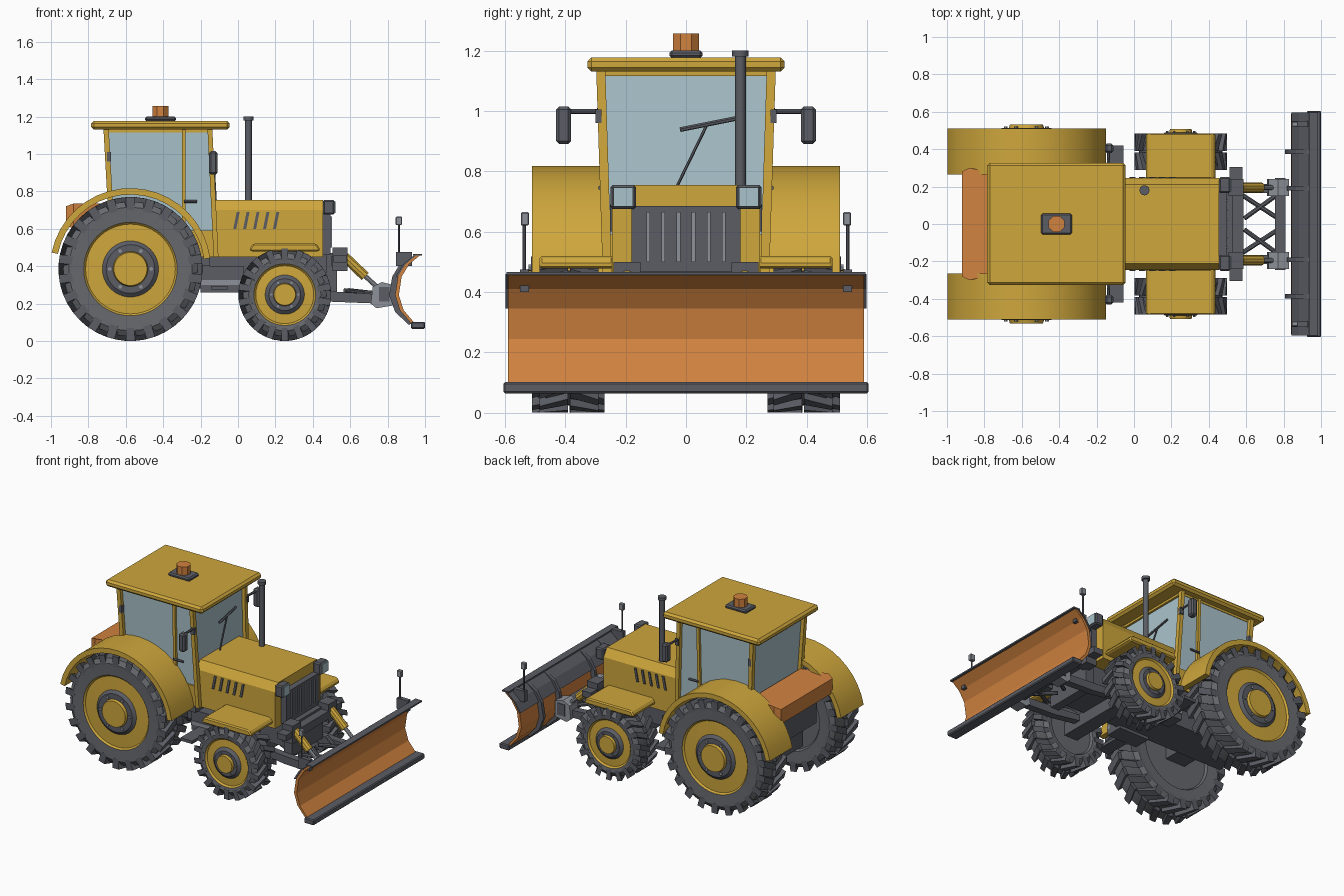
import bpy, bmesh, math
from mathutils import Vector

if "Cube" in bpy.data.objects:
    bpy.data.objects.remove(bpy.data.objects["Cube"])

COLORS = {
    "yellow": (0.62, 0.385, 0.045), "orange": (0.64, 0.225, 0.05),
    "dark_grey": (0.105, 0.11, 0.13), "tire_grey": (0.135, 0.14, 0.155),
    "light_grey": (0.27, 0.29, 0.32), "glass_blue": (0.40, 0.55, 0.60),
}
M = {}
for n, c in COLORS.items():
    M[n] = bpy.data.materials.new(n)
    M[n].diffuse_color = (*c, 1)
Y, O, D, T, L, G = COLORS


def finish(name, bm, mats, mirror=False, bevel=0, smooth=False):
    bmesh.ops.recalc_face_normals(bm, faces=bm.faces[:])
    me = bpy.data.meshes.new(name)
    bm.to_mesh(me)
    bm.free()
    ob = bpy.data.objects.new(name, me)
    bpy.context.collection.objects.link(ob)
    for m in ([mats] if isinstance(mats, str) else mats):
        me.materials.append(M[m])
    if bevel:
        b = ob.modifiers.new("bevel", "BEVEL")
        b.width, b.segments = bevel, 1
    if mirror:
        ob.modifiers.new("mirror", "MIRROR").use_axis = (False, True, False)
    if smooth:
        bpy.ops.object.select_all(action="DESELECT")
        ob.select_set(True)
        bpy.context.view_layer.objects.active = ob
        bpy.ops.object.shade_smooth_by_angle(angle=math.radians(35))
    return ob


def loft(bm, a, b):
    """Closed solid between two matching loops."""
    va, vb = [bm.verts.new(p) for p in a], [bm.verts.new(p) for p in b]
    n = len(a)
    bm.faces.new(va)
    bm.faces.new(vb[::-1])
    for i in range(n):
        j = (i + 1) % n
        bm.faces.new((va[i], vb[i], vb[j], va[j]))


def solid(name, a, b, mat, **k):
    bm = bmesh.new()
    loft(bm, a, b)
    return finish(name, bm, mat, **k)


def box(name, x0, x1, y0, y1, z0, z1, mat, **k):
    q = [(x0, y0), (x1, y0), (x1, y1), (x0, y1)]
    return solid(name, [(*p, z0) for p in q], [(*p, z1) for p in q], mat, **k)


def prism(name, xz, y0, y1, mat, **k):
    return solid(name, [(x, y0, z) for x, z in xz], [(x, y1, z) for x, z in xz], mat, **k)


def rod(name, p, q, r, mat, n=10, **k):
    p, q = Vector(p), Vector(q)
    d = (q - p).normalized()
    u = d.orthogonal().normalized()
    v = d.cross(u)
    ring = [(u * math.cos(t) + v * math.sin(t)) * r
            for t in ((i + .5) * math.tau / n for i in range(n))]
    return solid(name, [p + o for o in ring], [q + o for o in ring], mat, smooth=n > 6, **k)


def band(name, a, b, y0, y1, mat, **k):
    """Curved sheet between two xz polylines."""
    bm = bmesh.new()
    rows = [[bm.verts.new(p) for p in ((s[0], y0, s[1]), (s[0], y1, s[1]), (e[0], y1, e[1]), (e[0], y0, e[1]))]
            for s, e in zip(a, b)]
    for r, s in zip(rows, rows[1:]):
        for i in range(4):
            bm.faces.new((r[i], r[i - 1], s[i - 1], s[i]))
    bm.faces.new(rows[0])
    bm.faces.new(rows[-1])
    return finish(name, bm, mat, **k)


def wheel(name, cx, R, y0, y1, rim, hub, lugs):
    """Lathed tire, rim and hub with chevron lugs."""
    cz, rt, n = R, R - .025, 40
    prof = [(0, y0 + .02), (rim, y0 + .02), (rim + .01, y0 + .004), (rt - .03, y0), (rt, y0 + .02),
            (rt, y1 - .02), (rt - .03, y1), (rim + .01, y1 - .004), (rim, y1 - .015), (hub + .02, y1 - .012),
            (hub, y1 + .004), (hub * .72, y1 + .004), (hub * .68, y1 + .022), (0, y1 + .022)]
    seg = [1, 1, 1, 1, 1, 1, 1, 0, 0, 2, 2, 0, 0]
    bm = bmesh.new()

    def ring(r, y):
        if r == 0:
            return [bm.verts.new((cx, y, cz))] * n
        return [bm.verts.new((cx + r * math.cos(i * math.tau / n), y, cz + r * math.sin(i * math.tau / n)))
                for i in range(n)]
    rings = [ring(*p) for p in prof]
    for m, a, b in zip(seg, rings, rings[1:]):
        for i in range(n):
            j = (i + 1) % n
            bm.faces.new(list(dict.fromkeys((a[i], a[j], b[j], b[i])))).material_index = m
    finish(name, bm, [Y, T, D], mirror=True, smooth=True)
    bm = bmesh.new()
    ym, st = (y0 + y1) / 2, math.tau / lugs
    for i in range(lugs):
        for side, yo in ((0, y0), (.5, y1)):
            a0 = (i + side) * st

            def pt(a, r, y):
                return (cx + r * math.cos(a), y, cz + r * math.sin(a))
            sgn = .004 if side else -.004
            ends = []
            for a, y, low in ((a0 + .55 * st, ym + sgn, rt - .01), (a0, yo, rt - .045)):
                w = st * .24
                ends.append([pt(a - w, low, y), pt(a + w, low, y), pt(a + w * .9, R, y), pt(a - w * .9, R, y)])
            loft(bm, *ends)
    finish(name + "_lugs", bm, D, mirror=True)
    for i in range(6):
        t = i * math.tau / 6
        x, z, r = cx + math.cos(t) * hub * .85, cz + math.sin(t) * hub * .85, hub * .08
        rod(name + "_bolt", (x, y1, z), (x, y1 + .012, z), r, L, 6, mirror=True)


# Wheels
wheel("rear_wheel", -.575, .385, .27, .51, .24, .13, 22)
wheel("front_wheel", .25, .248, .29, .485, .155, .085, 18)

# Fenders
arc = [math.radians(168.5 - 161 * i / 18) for i in range(19)]
band("rear_fender", *[[(-.575 + r * math.cos(t), .387 + r * math.sin(t)) for t in arc] for r in (.43, .396)],
     .265, .51, Y, mirror=True, smooth=True)
prism("front_fender", [(.06, .49), (.08, .52), (.42, .52), (.44, .49), (.43, .478), (.07, .478)],
      .24, .485, Y, mirror=True, bevel=.012)

# Chassis
box("underbody", -.82, -.15, -.25, .25, .40, .60, D)
box("frame_rail", -.8, .5, -.13, .13, .28, .46, D)
box("side_tank", -.2, .03, .1, .22, .26, .40, D, mirror=True)
box("tank_strap", -.2, .03, .2, .226, .30, .325, L, mirror=True)
box("step", -.145, -.055, .2, .42, .275, .295, D, mirror=True)
box("rear_axle", -.65, -.5, -.29, .29, .32, .45, D)
box("front_axle", .2, .3, -.31, .31, .2, .29, D)

# Cab
def cab_loop(z, g=0):
    f = (z - .5) / .63
    xr, xf, y = -.67 - .035 * f + g, -.12 - .03 * f - g, .262 + .02 * f - g
    return [(xr, -y, z), (xf, -y, z), (xf, y, z), (xr, y, z)]

solid("cab_glass", cab_loop(.5, .01), cab_loop(1.14, .01), G)
solid("cab_base", cab_loop(.45), cab_loop(.59), Y)
lo, hi = cab_loop(.45), cab_loop(1.14)


def pillar(name, a, b, w):
    offs = [(-w, -.015), (w, -.015), (w, .015), (-w, .015)]
    solid(name, [(a[0] + x, a[1] + y, a[2]) for x, y in offs],
          [(b[0] + x, b[1] + y, b[2]) for x, y in offs], Y, mirror=True)

pillar("front_pillar", lo[2], hi[2], .013)
pillar("rear_pillar", lo[3], hi[3], .014)
pillar("door_pillar", (-.29, .255, .5), (-.29, .273, 1.14), .01)
box("roof_header", -.7, -.145, -.275, .275, 1.115, 1.14, Y)
box("roof", -.785, -.045, -.327, .327, 1.13, 1.177, Y, bevel=.014)
rod("door_handle", (-.29, .283, .745), (-.22, .283, .745), .008, D, 6, mirror=True)
box("door_hinge", -.70, -.68, .27, .295, .96, 1.01, D, mirror=True)
rod("wiper_arm", (-.118, -.03, .75), (-.13, .07, .955), .005, D, 6)
rod("wiper_blade", (-.128, -.02, .938), (-.13, .165, .975), .008, D, 6)

# Rear orange tool box
q = lambda x, y: [(x, -y), (x, y)]
solid("rear_box", [(-.92, -.28, .62), (-.92, .28, .62), (-.88, .30, .60), (-.69, .26, .60), (-.69, -.26, .60), (-.88, -.30, .60)],
      [(-.92, -.28, .72), (-.92, .28, .72), (-.88, .30, .735), (-.69, .26, .735), (-.69, -.26, .735), (-.88, -.30, .735)], O)

# Beacon
box("beacon_base", -.497, -.332, -.055, .055, 1.175, 1.2, D, bevel=.008)
rod("beacon", (-.415, 0, 1.2), (-.415, 0, 1.257), .046, O, 8)

# Mirrors
box("mirror", -.155, -.11, .38, .43, .89, 1.015, D, mirror=True, bevel=.01)
rod("mirror_arm", (-.14, .28, .998), (-.135, .40, .998), .008, D, 6, mirror=True)
box("mirror_bracket", -.15, -.125, .28, .3, .96, 1.005, D, mirror=True)

# Hood with vents and exhaust
sec = [(-.245, .45), (.245, .45), (.245, .70), (.21, .755), (-.21, .755), (-.245, .70)]
solid("hood", [(-.14, y, z) for y, z in sec], [(.455, y, z) for y, z in sec], Y)
for i in range(5):
    x = -.025 + i * .053
    prism("hood_vent", [(x, .60), (x + .016, .60), (x + .034, .69), (x + .018, .69)], .244, .252, D, mirror=True)
rod("exhaust", (.056, .18, .7), (.056, .18, 1.19), .018, D, 12)
rod("exhaust_cap", (.056, .18, 1.18), (.056, .18, 1.2), .027, D, 12)

# Grille and headlights
box("grille", .45, .495, -.18, .18, .46, .685, D)
for i in range(6):
    y = -.125 + i * .05
    box("grille_slat", .49, .502, y - .006, y + .006, .5, .665, L)
box("headlight", .455, .515, .165, .25, .675, .755, D, mirror=True, bevel=.008)
box("headlight_lens", .51, .52, .175, .24, .683, .747, G, mirror=True)

# Plow mount
box("mount_beam", .5, .585, -.23, .23, .40, .455, D)
box("mount_bracket", .505, .585, .15, .24, .375, .50, D, mirror=True)
box("mount_end", .51, .58, .235, .305, .42, .46, D, mirror=True)
box("mount_plate", .47, .53, -.17, .17, .25, .47, D)
rod("lift_cylinder", (.57, .195, .45), (.68, .195, .345), .028, Y, 10, mirror=True)
rod("lift_rod", (.66, .195, .365), (.77, .195, .265), .013, L, 8, mirror=True)
prism("push_arm", [(.3, .24), (.3, .28), (.5, .265), (.75, .25), (.75, .2), (.5, .21)], .165, .215, D, mirror=True)
prism("arm_plate", [(.71, .2), (.72, .29), (.77, .315), (.83, .30), (.83, .19), (.74, .175)],
      .15, .24, L, mirror=True)
box("cross_bar", .755, .81, -.245, .245, .21, .29, D)
rod("brace", (.57, .16, .27), (.77, .03, .25), .013, D, 8, mirror=True)
rod("inner_brace", (.59, .03, .27), (.77, .16, .25), .013, D, 8, mirror=True)

# Plow blade: orange sheet, grey upper backing, ribs and cutting edge
face = [(.975, .46), (.915, .41), (.875, .345), (.86, .245), (.885, .165), (.945, .095)]


def shift(pts, d):
    return [(x - d, z) for x, z in pts]

band("blade", face, shift(face, .02), -.59, .59, O)
band("blade_backing", shift(face[:3], .02), shift(face[:3], .032), -.597, .597, D)
box("blade_lip", .935, .985, -.595, .595, .456, .466, D)
for y in (.192, .385):
    band("blade_rib", shift(face, .018), [(.925, .45), (.865, .41), (.825, .345), (.808, .245), (.84, .155), (.915, .085)],
         y - .012, y + .012, D, mirror=True)
box("cutting_edge", .925, 1.0, -.605, .605, .065, .102, D, bevel=.006)
for i in range(7):
    y = -.5 + i / 6
    rod("edge_bolt", (.99, y, .085), (1.0, y, .085), .006, L, 6)

# Blade corner markers
box("marker_base", .845, .93, .52, .55, .40, .475, D, mirror=True)
rod("marker_pole", (.86, .535, .46), (.86, .535, .63), .006, D, 6, mirror=True)
box("marker_head", .843, .878, .52, .547, .62, .665, L, mirror=True, bevel=.004)

for m in bpy.data.materials:
    if m.users and not m.is_grease_pencil:
        m.use_nodes = True
        m.node_tree.nodes["Principled BSDF"].inputs["Base Color"].default_value = m.diffuse_color
